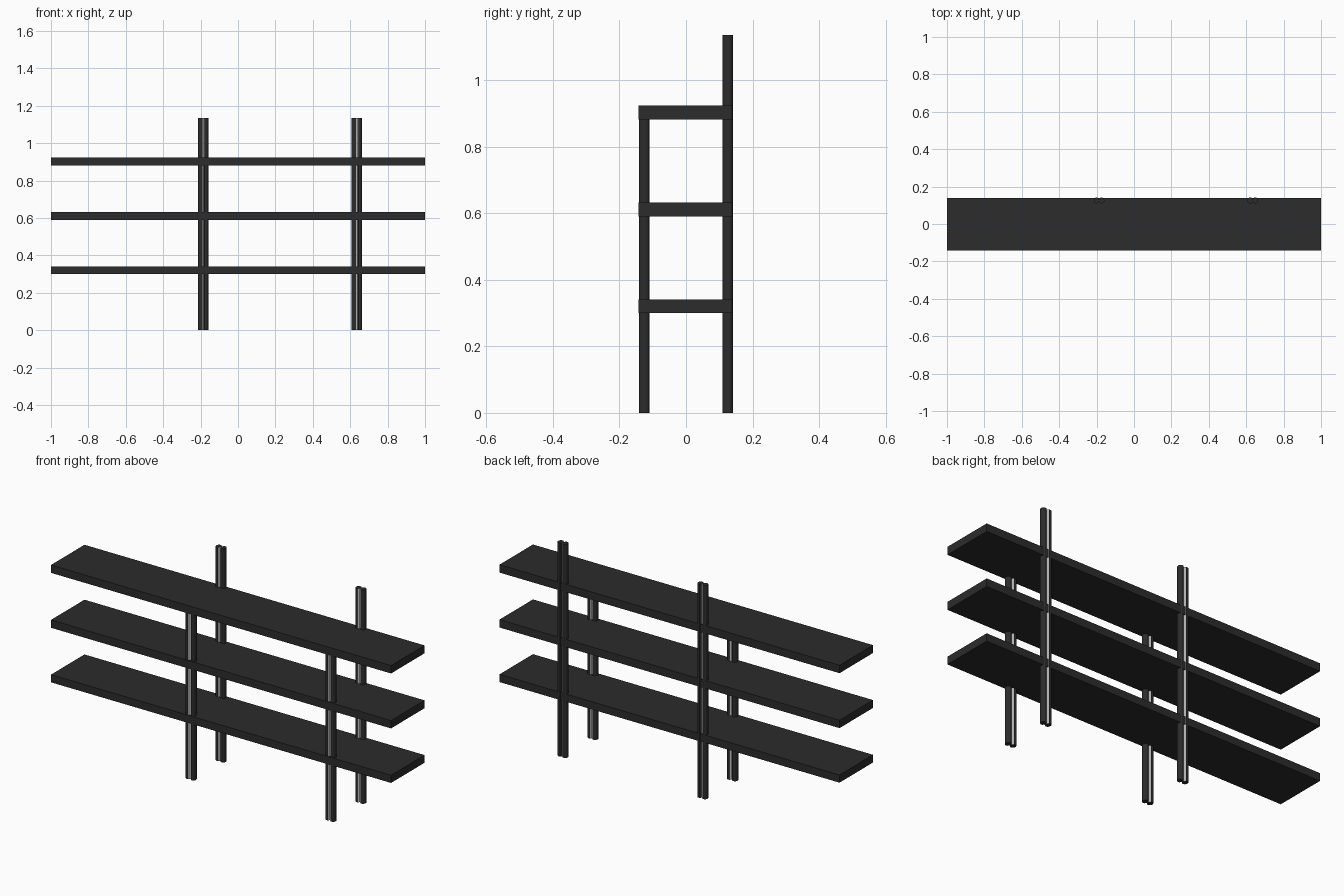
import bpy
import bmesh

cube = bpy.data.objects.get("Cube")
if cube:
    bpy.data.objects.remove(cube, do_unlink=True)


def make_material(name, color):
    mat = bpy.data.materials.new(name)
    mat.use_nodes = True
    mat.diffuse_color = color
    mat.node_tree.nodes["Principled BSDF"].inputs["Base Color"].default_value = color
    return mat


charcoal = make_material("charcoal", (0.025, 0.025, 0.025, 1))
pale = make_material("pale groove", (0.75, 0.75, 0.75, 1))


def finish(name, bm, materials):
    bmesh.ops.recalc_face_normals(bm, faces=bm.faces[:])
    mesh = bpy.data.meshes.new(name)
    bm.to_mesh(mesh)
    bm.free()
    for mat in materials:
        mesh.materials.append(mat)
    obj = bpy.data.objects.new(name, mesh)
    bpy.context.collection.objects.link(obj)
    return obj


def shelf(name, bottom, top):
    bm = bmesh.new()
    bmesh.ops.create_cube(bm, size=1)
    for v in bm.verts:
        v.co.x *= 2
        v.co.y = v.co.y * 0.281 - 0.002
        v.co.z = top if v.co.z > 0 else bottom
    finish(name, bm, [charcoal])


# Right half of the post section: groove floor, groove lip, rounded outer side
HALF = [(0.003, 0.007), (0.008, 0.0155), (0.018, 0.0155), (0.025, 0.011),
        (0.028, 0.005)]


def post(name, x, y, height):
    quarter = HALF + [(px, -py) for px, py in reversed(HALF)]
    outline = quarter + [(-px, -py) for px, py in quarter]
    bm = bmesh.new()
    base = bm.faces.new([bm.verts.new((x + px, y + py, 0)) for px, py in outline])
    ext = bmesh.ops.extrude_face_region(bm, geom=[base])
    for item in ext["geom"]:
        if isinstance(item, bmesh.types.BMVert):
            item.co.z = height
    bmesh.ops.recalc_face_normals(bm, faces=bm.faces[:])
    # Groove walls are pale, except the outer wall that faces right
    for f in bm.faces:
        c = f.calc_center_median()
        groove = abs(c.x - x) < 0.007 and abs(f.normal.z) < 0.5
        outer = (c.y - y) * y > 0
        f.material_index = int(groove and not (outer and f.normal.x < -0.5))
    finish(name, bm, [charcoal, pale])


# Three long boards
for label, bottom, top in (("lower", 0.30, 0.341), ("middle", 0.59, 0.632),
                           ("upper", 0.882, 0.924)):
    shelf(label + "_shelf", bottom, top)

# Two pairs of grooved posts, the back ones rising above the top board
for side, x in (("right", -0.187), ("left", 0.635)):
    post("front_post_" + side, x, -0.1255, 0.9)
    post("back_post_" + side, x, 0.1255, 1.136)
